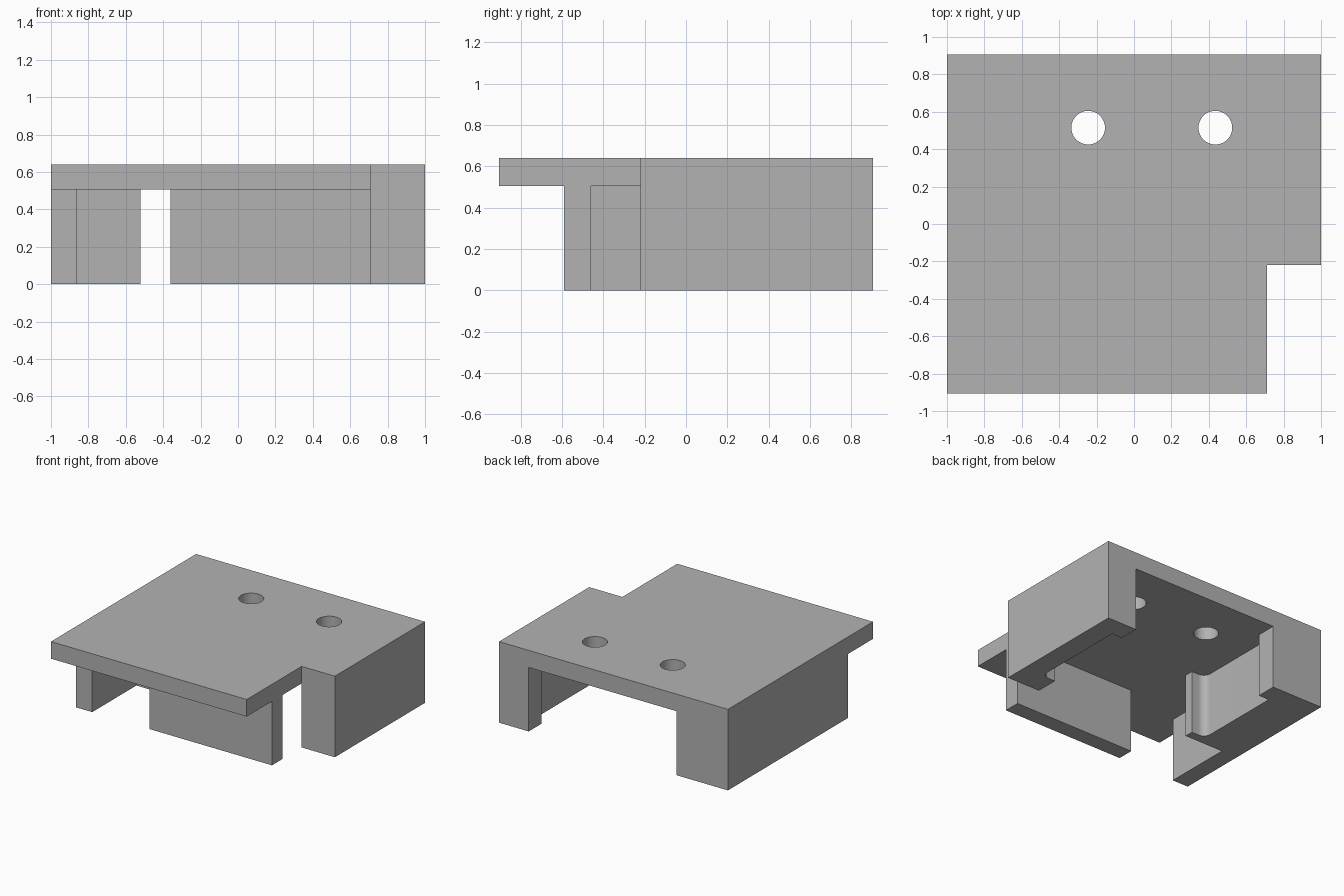
import bpy
import bmesh
import math

if "Cube" in bpy.data.objects:
    bpy.data.objects.remove(bpy.data.objects["Cube"], do_unlink=True)

BACK, FRONT = 0.905, -0.905
TOP, UNDER = 0.64, 0.505
MID = 0.095                                  # centre line of the pocket
LIP, POST, POCKET = 0.615, 0.645, 0.737      # half widths of the opening
POST_Y = 0.745                               # inner side of the back posts

grey = bpy.data.materials.new("plain grey")
grey.use_nodes = True
grey.diffuse_color = (0.45, 0.45, 0.45, 1)
grey.node_tree.nodes["Principled BSDF"].inputs["Base Color"].default_value = grey.diffuse_color


def prism(name, outline, z0, z1):
    """Extrude a flat outline from z0 up to z1."""
    bm = bmesh.new()
    base = bm.faces.new([bm.verts.new((x, y, z0)) for x, y in outline])
    new = bmesh.ops.extrude_face_region(bm, geom=[base])["geom"]
    moved = [v for v in new if isinstance(v, bmesh.types.BMVert)]
    bmesh.ops.translate(bm, verts=moved, vec=(0, 0, z1 - z0))
    bmesh.ops.recalc_face_normals(bm, faces=bm.faces)
    mesh = bpy.data.meshes.new(name)
    bm.to_mesh(mesh)
    bm.free()
    mesh.materials.append(grey)
    obj = bpy.data.objects.new(name, mesh)
    bpy.context.collection.objects.link(obj)
    return obj


def smooth(obj):
    bpy.ops.object.select_all(action="DESELECT")
    obj.select_set(True)
    bpy.context.view_layer.objects.active = obj
    bpy.ops.object.shade_smooth_by_angle(angle=math.radians(30))


def circle(cx, cy, r, n=48):
    return [(cx + r * math.cos(2 * math.pi * i / n),
             cy + r * math.sin(2 * math.pi * i / n)) for i in range(n)]


def pocket_edge(side, lip_y, r=0.06, steps=8):
    """Inner edge of a side wall, back to front, with a rounded pocket corner."""
    pts = [(POST, BACK), (POST, POST_Y), (POCKET, POST_Y)]
    for i in range(steps + 1):
        a = i / steps * math.pi / 2
        pts.append((POCKET - r + r * math.cos(a), lip_y + r - r * math.sin(a)))
    pts.append((LIP, lip_y))
    return [(MID + side * x, y) for x, y in pts]


# Top plate with a notched corner and two screw holes
plate = prism("top_plate", [(-1, FRONT), (0.71, FRONT), (0.71, -0.22), (1, -0.22),
                            (1, BACK), (-1, BACK)], UNDER, TOP)
bpy.context.view_layer.objects.active = plate
for side in (-1, 1):
    cutter = prism("hole_cutter", circle(MID + side * 0.34, 0.515, 0.09), UNDER - 0.1, TOP + 0.1)
    cutter.hide_render = True
    mod = plate.modifiers.new("hole", "BOOLEAN")
    mod.operation = "DIFFERENCE"
    mod.solver = "EXACT"
    mod.object = cutter
    bpy.ops.object.modifier_apply(modifier=mod.name)
    bpy.data.objects.remove(cutter, do_unlink=True)
smooth(plate)

# Side walls with back posts, pocket and front lips
left_wall = prism("left_wall", pocket_edge(1, -0.04) + [(0.71, -0.22), (1, -0.22), (1, BACK)],
                  0, UNDER)
right_wall = prism("right_wall", pocket_edge(-1, 0.03) + [
    (-0.52, -0.04), (-0.86, -0.04), (-0.86, -0.59), (-1, -0.59), (-1, BACK)], 0, UNDER)
smooth(left_wall)
smooth(right_wall)

# Free-standing front wall
prism("front_wall", [(-0.36, -0.59), (0.71, -0.59), (0.71, -0.46), (-0.36, -0.46)], 0, UNDER)
